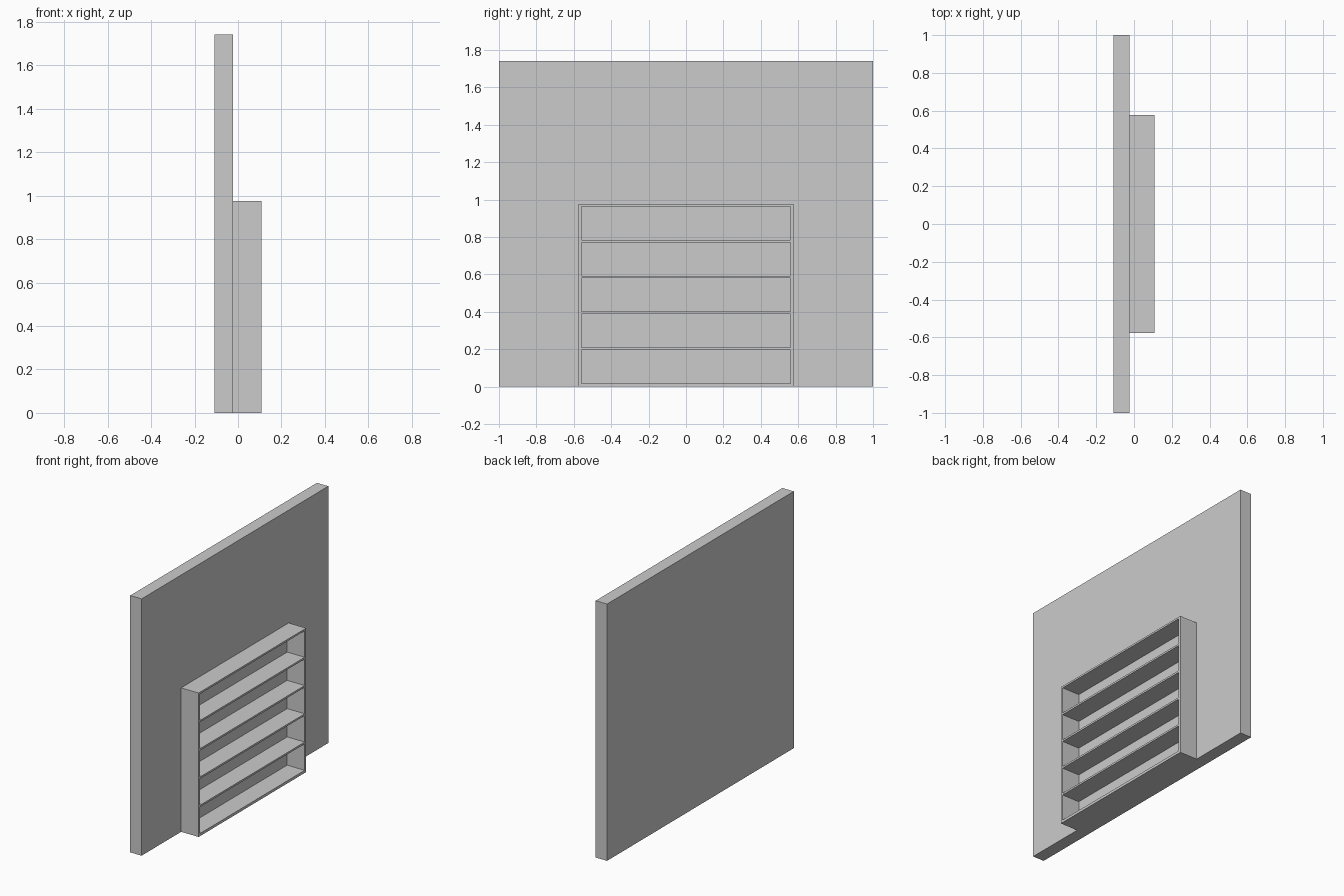
import bpy

if "Cube" in bpy.data.objects:
    bpy.data.objects.remove(bpy.data.objects["Cube"])

WALL_BACK, WALL_FRONT, SHELF_FRONT = -0.108, -0.023, 0.108
HALF_W, SIDE_T = 0.576, 0.016
HEIGHT, BASE_T, BOARD_T = 0.976, 0.018, 0.0125
OPENING, COUNT = 0.179, 5


def box(name, x, y, z):
    """Axis-aligned box from (min, max) ranges."""
    bpy.ops.mesh.primitive_cube_add(size=1, location=[(a + b) / 2 for a, b in (x, y, z)])
    ob = bpy.context.object
    ob.name = name
    ob.scale = [b - a for a, b in (x, y, z)]
    bpy.ops.object.transform_apply(location=False, rotation=False, scale=True)
    return ob


# Wall slab
box("wall", (WALL_BACK, WALL_FRONT), (-1, 1), (0, 1.741))

# Shelf unit sides
depth = (WALL_FRONT, SHELF_FRONT)
inner = HALF_W - SIDE_T
box("shelf_side_left", depth, (-HALF_W, -inner), (0, HEIGHT))
box("shelf_side_right", depth, (inner, HALF_W), (0, HEIGHT))

# Base board, then evenly spaced shelves with the top board last
box("shelf_base", depth, (-inner, inner), (0, BASE_T))
pitch = (HEIGHT - BASE_T) / COUNT
for i in range(1, COUNT + 1):
    top = BASE_T + i * pitch
    name = "shelf_top" if i == COUNT else f"shelf_board_{i}"
    box(name, depth, (-inner, inner), (top - BOARD_T, top))
